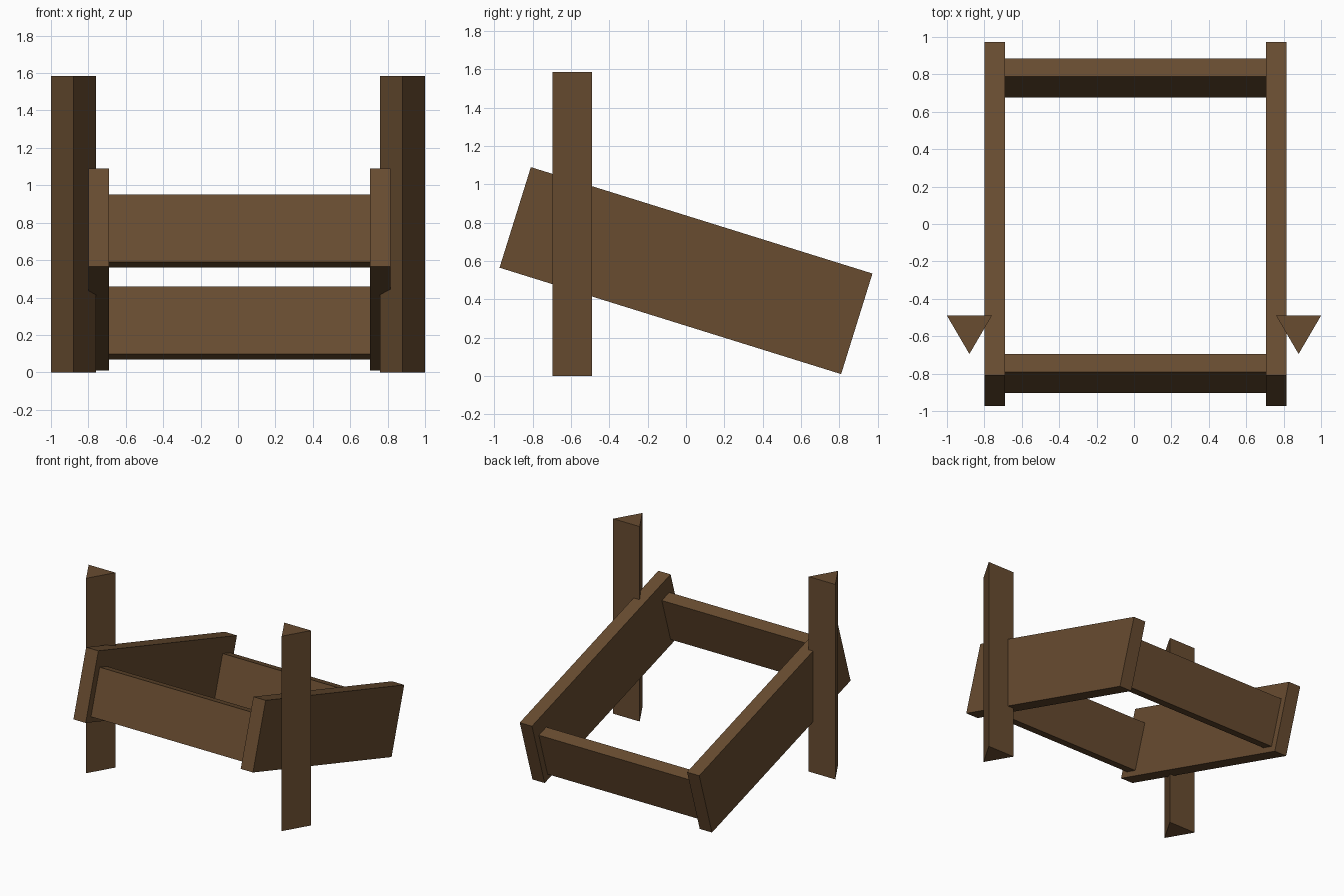
import bpy, bmesh, math
from mathutils import Matrix

if "Cube" in bpy.data.objects:
    bpy.data.objects.remove(bpy.data.objects["Cube"])

TILT = math.radians(-17.3)

wood = bpy.data.materials.new("brown wood")
wood.diffuse_color = (0.138, 0.072, 0.030, 1)
wood.use_nodes = True
wood.node_tree.nodes["Principled BSDF"].inputs["Base Color"].default_value = wood.diffuse_color


def finish(name, bm):
    bmesh.ops.recalc_face_normals(bm, faces=bm.faces)
    mesh = bpy.data.meshes.new(name)
    bm.to_mesh(mesh)
    bm.free()
    mesh.materials.append(wood)
    obj = bpy.data.objects.new(name, mesh)
    bpy.context.collection.objects.link(obj)
    return obj


def board(name, centre, size):
    """Box plank tilted with the sloping frame."""
    bm = bmesh.new()
    bmesh.ops.create_cube(bm, size=1, matrix=Matrix.Diagonal((*size, 1)))
    obj = finish(name, bm)
    obj.location = centre
    obj.rotation_euler.x = TILT


def post(name, x):
    """Upright triangular stake, ridge towards the front."""
    bm = bmesh.new()
    pts = [(x - 0.12, -0.49), (x, -0.695), (x + 0.12, -0.49)]
    face = bm.faces.new([bm.verts.new((px, py, 0)) for px, py in pts])
    ext = bmesh.ops.extrude_face_region(bm, geom=[face], use_keep_orig=True)
    top = [v for v in ext["geom"] if isinstance(v, bmesh.types.BMVert)]
    bmesh.ops.translate(bm, verts=top, vec=(0, 0, 1.585))
    finish(name, bm)


# Sloping side boards
board("left_side_board", (-0.745, 0, 0.55), (0.11, 1.865, 0.549))
board("right_side_board", (0.76, 0, 0.55), (0.11, 1.865, 0.549))

# Cross boards between the sides
board("front_cross_board", (0.0075, -0.80, 0.755), (1.395, 0.10, 0.377))
board("back_cross_board", (0.0075, 0.78, 0.263), (1.395, 0.10, 0.377))

# Triangular posts
post("left_post", -0.88)
post("right_post", 0.88)
